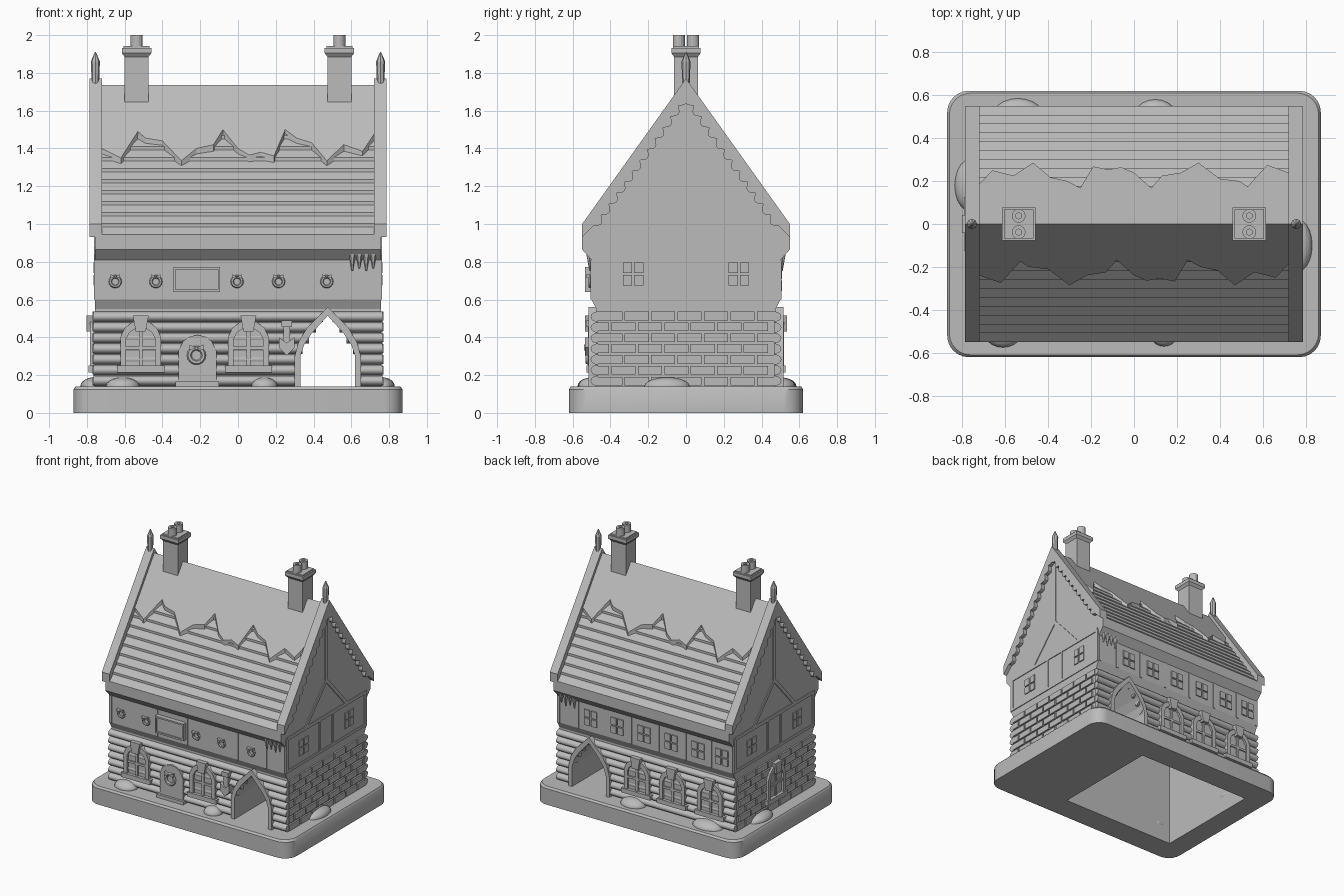
import bpy, bmesh, math
from mathutils import Matrix

if "Cube" in bpy.data.objects:
    bpy.data.objects.remove(bpy.data.objects["Cube"])

stone = bpy.data.materials.new("plain_grey")
stone.diffuse_color = (0.5, 0.5, 0.5, 1)
stone.use_nodes = True
stone.node_tree.nodes["Principled BSDF"].inputs["Base Color"].default_value = stone.diffuse_color


def done(bm, name, smooth=False):
    bmesh.ops.recalc_face_normals(bm, faces=bm.faces)
    me = bpy.data.meshes.new(name)
    bm.to_mesh(me)
    bm.free()
    ob = bpy.data.objects.new(name, me)
    bpy.context.collection.objects.link(ob)
    me.materials.append(stone)
    if smooth:
        for o in bpy.context.selected_objects:
            o.select_set(False)
        ob.select_set(True)
        bpy.context.view_layer.objects.active = ob
        bpy.ops.object.shade_smooth_by_angle(angle=math.radians(35))
    return ob


def loft(bm, ring_a, ring_b):
    """Closed solid between two matching rings."""
    va, vb = [bm.verts.new(p) for p in ring_a], [bm.verts.new(p) for p in ring_b]
    n = len(va)
    bm.faces.new(va)
    bm.faces.new(vb[::-1])
    for i in range(n):
        bm.faces.new((va[i], vb[i], vb[(i + 1) % n], va[(i + 1) % n]))


def prism(bm, pts, axis, a, b):
    """Extrude a 2D outline: x takes (y,z), y takes (x,z), z takes (x,y)."""
    put = {"x": lambda p, d: (d, p[0], p[1]), "y": lambda p, d: (p[0], d, p[1]),
           "z": lambda p, d: (p[0], p[1], d)}[axis]
    loft(bm, [put(p, a) for p in pts], [put(p, b) for p in pts])


def rect(u0, u1, v0, v1):
    return [(u0, v0), (u1, v0), (u1, v1), (u0, v1)]


def circle(u, v, r, n=12):
    return [(u + r * math.cos(2 * math.pi * i / n), v + r * math.sin(2 * math.pi * i / n)) for i in range(n)]


def mirrored(half):
    """Mirror a half outline whose points run from the bottom to the centre top."""
    return half + [(-u, v) for u, v in reversed(half) if abs(u) > 1e-6]


def move(pts, u):
    return [(p[0] + u, p[1]) for p in pts]


def frame(bm, outer, inner, axis, a, b):
    """Open-bottomed band between two half outlines, built segment by segment."""
    for s in (1, -1):
        for (o0, o1, i0, i1) in zip(outer, outer[1:], inner, inner[1:]):
            prism(bm, [(FX + s * p[0], p[1]) for p in (o0, o1, i1, i0)], axis, a, b)


def cut(ob, cutter):
    m = ob.modifiers.new("cut", "BOOLEAN")
    m.operation, m.solver, m.object = "DIFFERENCE", "EXACT", cutter
    cutter.hide_render = True
    cutter.hide_set(True)


AX = 0.475                                             # archway centre
ARCH_IN = [(.145, .14), (.145, .30), (.125, .36), (.085, .42), (0, .515)]
ARCH_OUT = [(.175, .14), (.175, .30), (.155, .375), (.11, .45), (0, .56)]

# Cutters: hollow room and carriage arch
bm = bmesh.new()
prism(bm, rect(-.70, .28, -.43, .43), "z", -.2, .80)
room = done(bm, "room_cutter")
bm = bmesh.new()
prism(bm, move(mirrored(ARCH_IN), AX), "y", -.9, .9)
tunnel = done(bm, "arch_cutter")

# Base slab with rounded corners
bm = bmesh.new()
slab = []
for k, (cx, cy) in enumerate([(.77, .52), (-.77, .52), (-.77, -.52), (.77, -.52)]):
    for i in range(7):
        t = math.pi / 2 * (k + i / 6)
        slab.append((cx + .1 * math.cos(t), cy + .1 * math.sin(t)))
rim = [(x * .988, y * .983) for x, y in slab]
prism(bm, slab, "z", 0, .125)
top = [f for f in bm.faces if min(v.co.z for v in f.verts) > .12]
bmesh.ops.delete(bm, geom=top, context="FACES_ONLY")
edge = [v for v in bm.verts if v.co.z > .12]
ring = [bm.verts.new((x, y, .14)) for x, y in rim]
bm.faces.new(ring)
for i in range(len(ring)):
    j = (i + 1) % len(ring)
    bm.faces.new((edge[i], edge[j], ring[j], ring[i]))
cut(done(bm, "base", True), room)

# House body: jettied walls, eaves and stepped roof planks in one section
roof = lambda y: 1.715 - 1.4 * y
half = [(.475, .10), (.475, .55), (.50, .60), (.50, .81), (.55, .865), (.55, roof(.55))]
for i in range(9):
    y = .55 - .0415 * (i + 1)
    half += [(y, roof(y) - .018), (y, roof(y))]
half += [(0, 1.68)]
bm = bmesh.new()
prism(bm, mirrored(half), "x", -.757, .757)
body = done(bm, "house_body")
cut(body, room)
cut(body, tunnel)

# Snow blanket with a wavy lower edge, the back being the front turned round
wave = [(-.72, 1.40), (-.62, 1.35), (-.53, 1.49), (-.49, 1.455), (-.40, 1.44), (-.30, 1.335), (-.22, 1.40),
        (-.13, 1.42), (-.08, 1.50), (0, 1.40), (.06, 1.365), (.12, 1.38), (.19, 1.36), (.25, 1.50),
        (.31, 1.455), (.39, 1.43), (.47, 1.335), (.56, 1.42), (.66, 1.385), (.72, 1.475)]
bm = bmesh.new()
for s in (1, -1):
    run = [(s * x, -s * (1.735 - z) / 1.4, z) for x, z in wave]
    run += [(s * .74, 0, 1.735), (s * -.74, 0, 1.735)]
    loft(bm, run, [(x, y, z - .05) for x, y, z in run])
done(bm, "roof_snow")

# Scalloped barge boards and ridge finials
edge = [(.55, .93), (.55, 1.0), (0, 1.77)]
scallop = []
for i in range(73):
    t = i / 72
    y, bump = .49 * t, .028 * abs(math.sin(math.pi * 12 * t))
    scallop.append((y - bump * .81, 1.685 - 1.42 * y - bump * .58))
scallop[0] = (0, 1.685)
for s in (1, -1):
    bm = bmesh.new()
    for m in (1, -1):
        prism(bm, [(m * y, z) for y, z in edge + scallop], "x", s * .72, s * .787)
    done(bm, "barge_board")
    bm = bmesh.new()
    for w0, z0, w1, z1 in ((.018, 1.70, .024, 1.86), (.024, 1.86, .003, 1.91)):
        loft(bm, [(s * .755 + x, y, z0) for x, y in circle(0, 0, w0, 8)],
             [(s * .755 + x, y, z1) for x, y in circle(0, 0, w1, 8)])
    done(bm, "ridge_finial")

# Chimneys with caps and hollow pots
for s in (1, -1):
    x = s * .537
    bm = bmesh.new()
    for w, z0, z1 in ((.063, 1.55, 1.90), (.078, 1.905, 1.932), (.068, 1.932, 1.942)):
        prism(bm, rect(x - w, x + w, -w, w), "z", z0, z1)
    loft(bm, [(*p, 1.885) for p in rect(x - .063, x + .063, -.063, .063)],
         [(*p, 1.905) for p in rect(x - .078, x + .078, -.078, .078)])
    for y in (-.038, .038):
        prism(bm, circle(x, y, .032, 16), "z", 1.94, 1.975)
        for i in range(16):
            o, n = circle(x, y, .032, 16), circle(x, y, .014, 16)
            j = (i + 1) % 16
            prism(bm, [o[i], o[j], n[j], n[i]], "z", 1.97, 2.0)
    done(bm, "chimney")

# Rounded log courses on front and back, broken by the arch
bm = bmesh.new()
for i in range(7):
    z = .17 + .0565 * i
    hw = .16 if z < .3 else .16 * max(0, .55 - z) / .25
    for s in (1, -1):
        sec = [(s * (.465 + .04 * math.cos(t)), z + .028 * math.sin(t))
               for t in [math.pi * (k / 8 - .5) for k in range(9)]]
        prism(bm, sec, "x", -.765, AX - hw)
        prism(bm, sec, "x", AX + hw, .765)
done(bm, "log_courses", True)

# Brickwork on both ends
bm = bmesh.new()
for s in (1, -1):
    for r in range(7):
        z, y = .145 + .0575 * r, -.465 - (.07 if r % 2 else 0)
        while y < .46:
            a, b = max(y, -.465), min(y + .128, .465)
            if b - a > .02:
                prism(bm, rect(a, b, z, z + .046), "x", s * .75, s * .769)
            y += .14
done(bm, "brickwork")

# Arch surrounds
for s in (1, -1):
    FX = AX
    bm = bmesh.new()
    frame(bm, ARCH_OUT, ARCH_IN, "y", s * .44, s * .515)
    done(bm, "arch_surround")


# Arched windows: glass, surround, sill, glazing bars and keystone
def arched_window(u, axis, s, d):
    global FX
    FX = u
    out = [(.108, .22), (.108, .40), (.085, .45), (.045, .48), (0, .49)]
    inn = [(.078, .22), (.078, .39), (.06, .425), (.03, .445), (0, .45)]
    bm = bmesh.new()
    prism(bm, move(mirrored(out), u), axis, s * (d - .05), s * (d + .002))
    frame(bm, out, inn, axis, s * (d - .04), s * (d + .018))
    for r, k in ((rect(-.125, .125, .215, .25), .026), (rect(-.01, .01, .24, .45), .012),
                 (rect(-.08, .08, .335, .352), .012),
                 ([(-.026, .43), (.026, .43), (.042, .515), (-.042, .515)], .035)):
        prism(bm, move(r, u), axis, s * (d - .03), s * (d + k))
    done(bm, "arched_window")


for x, s in ((-.515, -1), (.055, -1), (.065, 1), (-.24, 1), (-.565, 1)):
    arched_window(x, "y", s, .50)
arched_window(0, "x", -1, .766)

# Front door with rounded head and step
bm = bmesh.new()
head = [(.10, .14), (.10, .33), (.075, .38), (.04, .405), (0, .412)]
prism(bm, move(mirrored(head), -.215), "y", -.45, -.512)
prism(bm, move(rect(-.115, .115, .14, .165), -.215), "y", -.45, -.53)
done(bm, "door")


# Wreaths with bows
def wreath(x, z, r, y):
    bm = bmesh.new()
    rows = []
    for i in range(14):
        t = 2 * math.pi * i / 14
        rows.append([bm.verts.new((x + (r + .34 * r * math.cos(p)) * math.cos(t), y - .34 * r * math.sin(p),
                                   z + (r + .34 * r * math.cos(p)) * math.sin(t)))
                     for p in [math.pi * k / 3 for k in range(6)]])
    for i in range(14):
        for k in range(6):
            bm.faces.new((rows[i][k], rows[i - 1][k], rows[i - 1][k - 5], rows[i][k - 5]))
    for m in (1, -1):
        prism(bm, [(x, z + r), (x + m * r, z + r * 1.5), (x + m * r, z + r * .7)], "y", y, y - .02)
    done(bm, "wreath", True)


for x in (-.65, -.435, -.005, .215, .47):
    wreath(x, .695, .026, -.508)
wreath(-.22, .305, .038, -.52)

# Blank hanging sign
bm = bmesh.new()
prism(bm, rect(-.342, -.095, .64, .772), "y", -.49, -.525)
for r in (rect(-.342, -.095, .76, .772), rect(-.342, -.095, .64, .652),
          rect(-.342, -.33, .64, .772), rect(-.107, -.095, .64, .772)):
    prism(bm, r, "y", -.52, -.535)
done(bm, "sign_board")

# Wall lantern
bm = bmesh.new()
prism(bm, [(.258, .305), (.298, .345), (.298, .40), (.258, .37), (.218, .40), (.218, .345)], "y", -.48, -.535)
prism(bm, rect(.24, .276, .36, .47), "y", -.48, -.52)
prism(bm, rect(.23, .286, .455, .49), "y", -.48, -.53)
done(bm, "lantern")

# Icicles under the eaves
bm = bmesh.new()
for s in (1, -1):
    for i in range(4):
        x, n = .605 + .037 * i, .75 + .015 * (i % 2)
        loft(bm, [(x + u, s * .512 + v, .85) for u, v in circle(0, 0, .02, 6)],
             [(x + u, s * .508 + v, n) for u, v in circle(0, 0, .004, 6)])
done(bm, "icicles")

# Shallow timber framing on the upper storey and gables
bm = bmesh.new()
for x in (-.745, -.545, -.35, -.09, .105, .345, .59, .745):
    prism(bm, rect(x - .01, x + .01, .60, .81), "y", -.49, -.505)
for x in (-.745, -.565, -.345, -.11, .125, .355, .58, .745):
    prism(bm, rect(x - .01, x + .01, .60, .81), "y", .49, .505)
for s in (1, -1):
    beams = [rect(-.015, .015, 1.12, 1.68), rect(-.49, .49, .85, .875), rect(-.49, .49, .60, .62)]
    for m in (1, -1):
        beams += [[(0, 1.16), (0, 1.12), (m * .23, .87), (m * .265, .87)],
                  rect(m * .47, m * .495, .60, .86), rect(m * .07, m * .09, .60, .86)]
    for b in beams:
        prism(bm, b, "x", s * .75, s * .763)
done(bm, "timber_frame")

# Four-pane upper windows
bm = bmesh.new()
panes = [rect(a, a + .048, b, b + .055) for a in (-.054, .006) for b in (.645, .71)]
for p in panes:
    for x in (.47, .24, .01, -.225, -.455, -.66):
        prism(bm, move(p, x), "y", .49, .508)
    for y in (.28, -.28):
        for s in (1, -1):
            prism(bm, move([(u, v + .03) for u, v in p], y), "x", s * .75, s * .765)
done(bm, "upper_windows")

# Snow mounds on the base
bm = bmesh.new()
for x, y, rx, ry in ((-.61, -.50, .09, .075), (.14, -.50, .07, .07), (-.54, .50, .12, .085), (.10, .50, .10, .08),
                     (-.765, .18, .07, .12), (.765, -.10, .065, .12)):
    bmesh.ops.create_uvsphere(bm, u_segments=20, v_segments=10, radius=1, matrix=Matrix.Translation((x, y, .14))
                              @ Matrix.Diagonal((rx, ry, .048, 1)))
done(bm, "snow_mounds", True)
